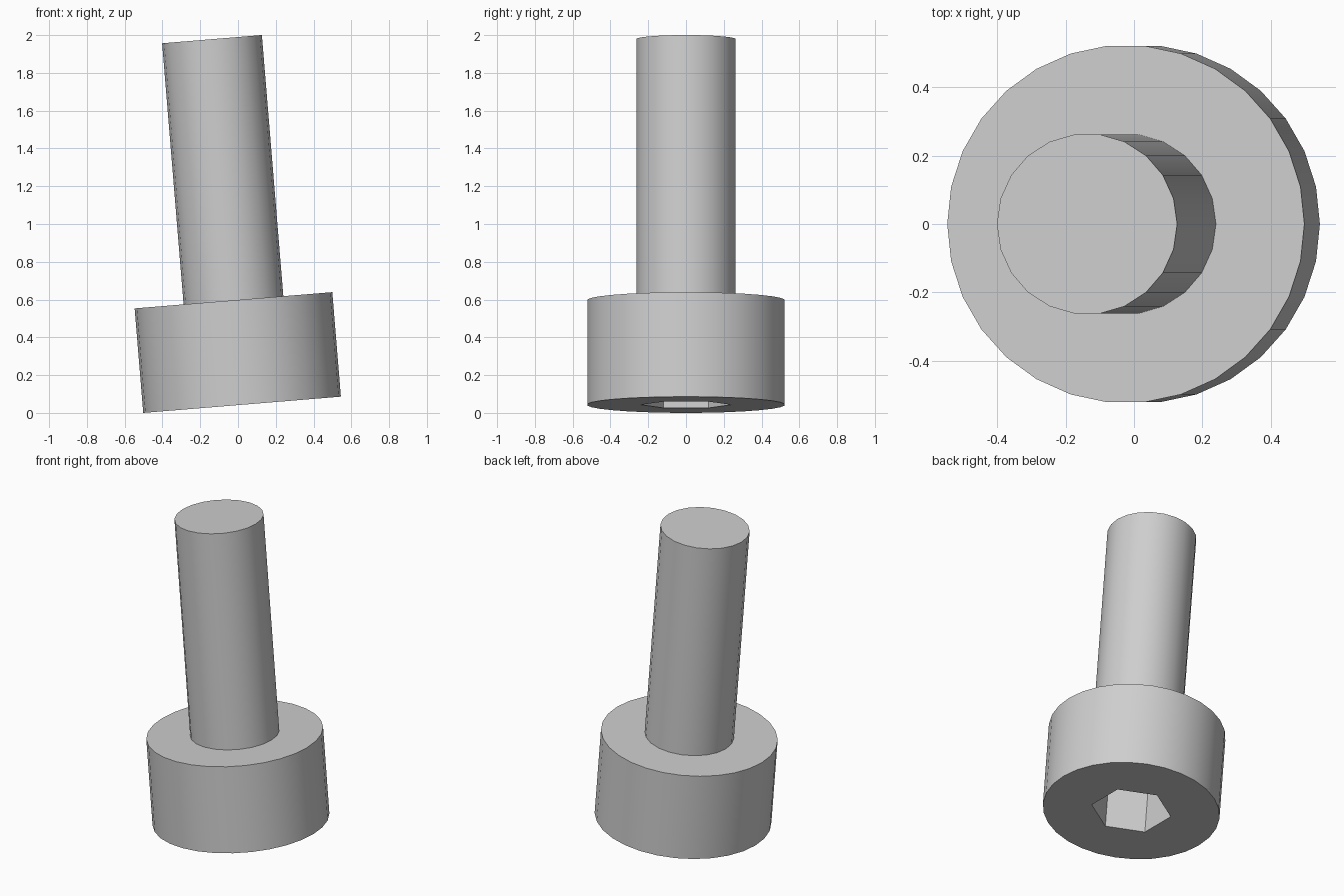
import bpy
import bmesh
from math import cos, sin, pi, radians
from mathutils import Matrix, Vector

cube = bpy.data.objects.get("Cube")
if cube:
    bpy.data.objects.remove(cube, do_unlink=True)

HEAD_R, HEAD_H, HEAD_SIDES = 0.525, 0.555, 30
SHAFT_R, SHAFT_TOP, SHAFT_SIDES = 0.265, 1.942, 22
SOCKET_R, SOCKET_DEPTH = 0.238, 0.3
TILT = radians(4.7)

# Whole screw leans towards -x, resting on the rim of its head
PLACE = Matrix.Translation((0.0215, 0, HEAD_R * sin(TILT))) @ Matrix.Rotation(-TILT, 4, 'Y')

steel = bpy.data.materials.new("light_grey_steel")
steel.use_nodes = True
steel.diffuse_color = (0.62, 0.62, 0.62, 1)
steel.node_tree.nodes["Principled BSDF"].inputs["Base Color"].default_value = steel.diffuse_color


def ring(bm, radius, sides, z, start=0.0):
    """Closed loop of vertices around the screw axis."""
    angles = [start + 2 * pi * i / sides for i in range(sides)]
    return [bm.verts.new((radius * cos(a), radius * sin(a), z)) for a in angles]


def wall(bm, lower, upper, smooth):
    """Quads joining two rings of equal size."""
    n = len(lower)
    for i in range(n):
        j = (i + 1) % n
        bm.faces.new((lower[i], lower[j], upper[j], upper[i])).smooth = smooth


def finish(bm, name):
    mesh = bpy.data.meshes.new(name)
    bm.to_mesh(mesh)
    bm.free()
    mesh.materials.append(steel)
    obj = bpy.data.objects.new(name, mesh)
    bpy.context.collection.objects.link(obj)
    obj.matrix_world = PLACE
    bpy.ops.object.select_all(action='DESELECT')
    obj.select_set(True)
    bpy.context.view_layer.objects.active = obj
    bpy.ops.object.shade_smooth_by_angle(angle=radians(30))


# Head: cylinder with a hexagonal socket sunk into its underside
bm = bmesh.new()
rim = ring(bm, HEAD_R, HEAD_SIDES, 0)
top = ring(bm, HEAD_R, HEAD_SIDES, HEAD_H)
mouth = ring(bm, SOCKET_R, 6, 0, pi / 2)
floor = ring(bm, SOCKET_R, 6, SOCKET_DEPTH, pi / 2)
wall(bm, rim, top, True)
bm.faces.new(top)
wall(bm, mouth, floor, False)
bm.faces.new(floor)
edges = [bm.edges.get((loop[i - 1], loop[i])) for loop in (rim, mouth) for i in range(len(loop))]
bmesh.ops.triangle_fill(bm, edges=edges, use_beauty=True, normal=Vector((0, 0, -1)))
bmesh.ops.recalc_face_normals(bm, faces=bm.faces)
finish(bm, "socket_head")

# Shaft: plain cylinder rising from the head
bm = bmesh.new()
base = ring(bm, SHAFT_R, SHAFT_SIDES, HEAD_H)
tip = ring(bm, SHAFT_R, SHAFT_SIDES, SHAFT_TOP)
wall(bm, base, tip, True)
bm.faces.new(tip)
finish(bm, "shaft")
